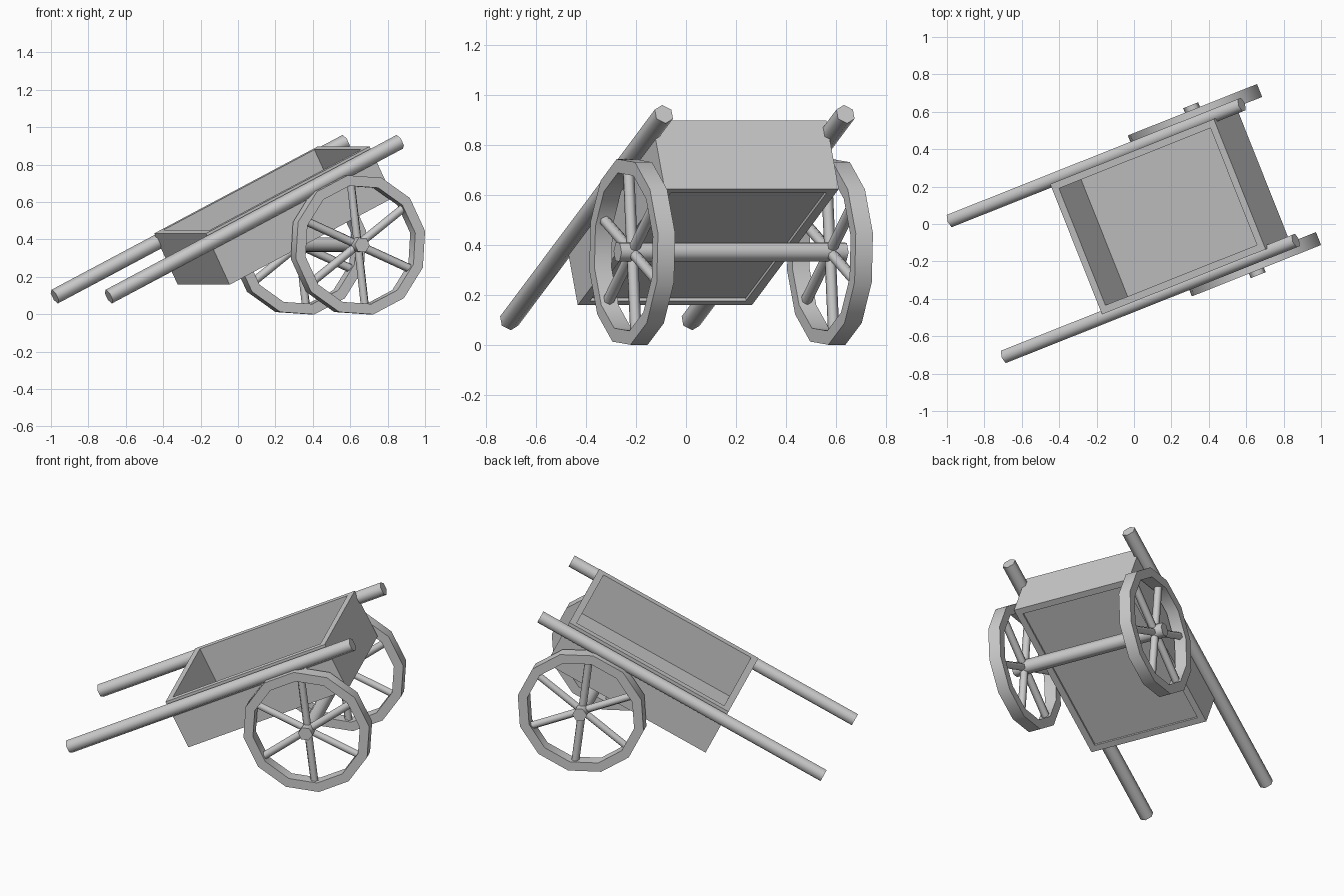
import bpy, bmesh, math
from mathutils import Matrix, Vector

if "Cube" in bpy.data.objects:
    bpy.data.objects.remove(bpy.data.objects["Cube"])

# Cart frame: x along the cart, y across, z out of the open top
CART = (Matrix.Rotation(math.radians(21.7), 4, 'Z')
        @ Matrix.Translation((0.201, -0.011, 0.5275))
        @ Matrix.Rotation(math.radians(-26.3), 4, 'Y'))
HUB = Vector((0.213, 0, -0.280))


def finish(name, bm, smooth=None):
    bmesh.ops.recalc_face_normals(bm, faces=bm.faces)
    me = bpy.data.meshes.new(name)
    bm.to_mesh(me)
    bm.free()
    ob = bpy.data.objects.new(name, me)
    bpy.context.collection.objects.link(ob)
    ob.matrix_world = CART
    if smooth:
        bpy.ops.object.select_all(action='DESELECT')
        ob.select_set(True)
        bpy.context.view_layer.objects.active = ob
        bpy.ops.object.shade_smooth_by_angle(angle=math.radians(smooth))
    return ob


def add_rod(bm, a, b, r, sides=6):
    a, b = Vector(a), Vector(b)
    d = b - a
    mat = Matrix.Translation((a + b) / 2) @ d.to_track_quat('Z', 'Y').to_matrix().to_4x4()
    bmesh.ops.create_cone(bm, cap_ends=True, segments=sides, radius1=r, radius2=r,
                          depth=d.length, matrix=mat)


# Box: open top tray with a shallow recess under the floor
bm = bmesh.new()
bmesh.ops.create_cube(bm, size=1, matrix=Matrix.Diagonal((1.05, 0.75, 0.306, 1)))
bm.normal_update()
for sign, depth in ((1, 0.288), (-1, 0.012)):
    face = next(f for f in bm.faces if f.normal.z * sign > 0.9 and abs(f.calc_center_median().z) > 0.15)
    bmesh.ops.inset_region(bm, faces=[face], thickness=0.055)
    bmesh.ops.translate(bm, vec=(0, 0, 0), verts=face.verts)
    new = bmesh.ops.extrude_discrete_faces(bm, faces=[face])['faces'][0]
    bmesh.ops.translate(bm, vec=(0, 0, -sign * depth), verts=new.verts)
    bm.normal_update()
finish("cart_box", bm)

# Axle, its ends forming the hubs
bm = bmesh.new()
add_rod(bm, HUB + Vector((0, -0.489, 0)), HUB + Vector((0, 0.489, 0)), 0.043)
finish("axle", bm, 65)

for side, label in ((-1, "right"), (1, "left")):
    # Long handle pole
    bm = bmesh.new()
    y = side * 0.391
    add_rod(bm, (-1.182, y, 0.101), (0.686, y, 0.101), 0.041)
    finish(label + "_handle", bm, 65)

    # Twelve-sided wheel rim
    centre = HUB + Vector((0, side * 0.426, 0))
    profile = [(0.379, -0.037), (0.379, 0.037), (0.322, 0.037), (0.322, -0.037)]
    bm = bmesh.new()
    rings = []
    for i in range(12):
        a = math.radians(15 + 30 * i)
        rings.append([bm.verts.new(centre + Vector((r * math.cos(a), w, r * math.sin(a))))
                      for r, w in profile])
    for i in range(12):
        p, q = rings[i], rings[(i + 1) % 12]
        for j in range(4):
            k = (j + 1) % 4
            bm.faces.new((p[j], p[k], q[k], q[j]))
    finish(label + "_wheel_rim", bm, 40)

    # Six spokes
    bm = bmesh.new()
    for i in range(6):
        a = math.radians(10.7 + 60 * i)
        d = Vector((math.cos(a), 0, math.sin(a)))
        add_rod(bm, centre + d * 0.02, centre + d * 0.335, 0.023)
    finish(label + "_spokes", bm, 65)
